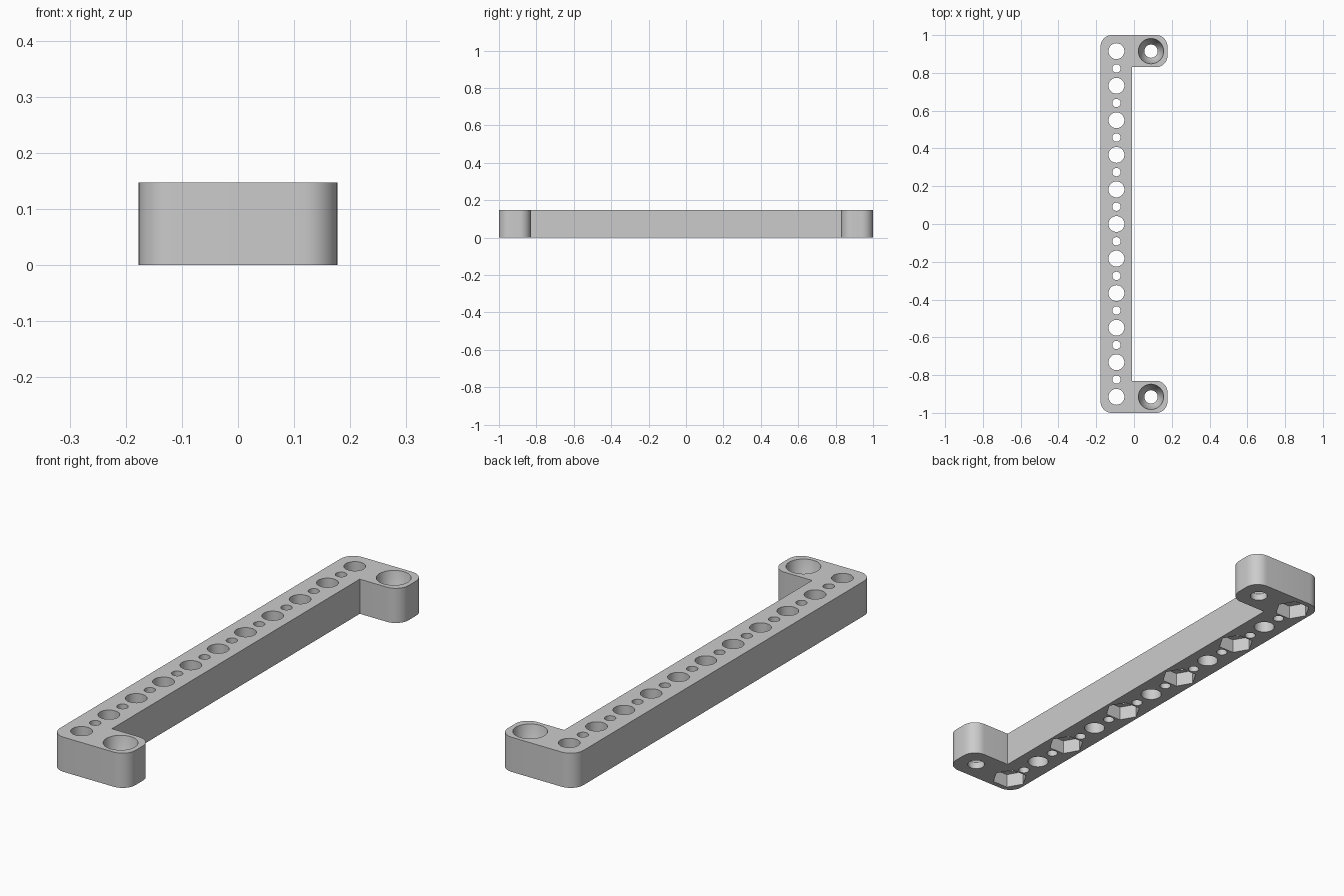
import bpy
import bmesh
import math

cube = bpy.data.objects.get("Cube")
if cube:
    bpy.data.objects.remove(cube, do_unlink=True)

HEIGHT = 0.147
HALF_W = 0.177     # half width across the tabs
INNER_X = -0.01    # inner edge of the long bar
TAB = 0.17         # tab depth along y
ROUND = 0.06       # corner radius
BAR_X = -0.093     # hole row
TAB_X = 0.09       # screw hole in each tab
PITCH = 0.183

grey = bpy.data.materials.new("light grey plastic")
grey.use_nodes = True
colour = (0.6, 0.6, 0.6, 1)
grey.diffuse_color = colour
grey.node_tree.nodes["Principled BSDF"].inputs["Base Color"].default_value = colour


def make_object(name, bm):
    bmesh.ops.recalc_face_normals(bm, faces=bm.faces)
    mesh = bpy.data.meshes.new(name)
    bm.to_mesh(mesh)
    bm.free()
    mesh.materials.append(grey)
    obj = bpy.data.objects.new(name, mesh)
    bpy.context.collection.objects.link(obj)
    return obj


def corner(cx, cy, start, steps=10):
    """Points of a quarter-circle corner, anticlockwise."""
    angles = [math.radians(start + 90 * i / steps) for i in range(steps + 1)]
    return [(cx + ROUND * math.cos(a), cy + ROUND * math.sin(a)) for a in angles]


def lathe(bm, x, y, profile, sides):
    """Closed solid of revolution from (radius, z) pairs, bottom to top."""
    rings = [[bm.verts.new((x + r * math.cos(math.tau * i / sides),
                            y + r * math.sin(math.tau * i / sides), z))
              for i in range(sides)] for r, z in profile]
    for low, high in zip(rings, rings[1:]):
        for i in range(sides):
            j = (i + 1) % sides
            bm.faces.new((low[i], low[j], high[j], high[i]))
    bm.faces.new(rings[0][::-1])
    bm.faces.new(rings[-1])


# Bracket outline: long bar with a rounded tab at each end
out_x, out_y = HALF_W - ROUND, 1 - ROUND
tab_y = 1 - TAB
outline = (corner(-out_x, -out_y, 180) + corner(out_x, -out_y, 270)
           + corner(out_x, -tab_y - ROUND, 0)
           + [(INNER_X, -tab_y), (INNER_X, tab_y)]
           + corner(out_x, tab_y + ROUND, 270)
           + corner(out_x, out_y, 0) + corner(-out_x, out_y, 90))
bm = bmesh.new()
base = bm.faces.new([bm.verts.new((x, y, 0)) for x, y in outline])
top = bmesh.ops.extrude_face_region(bm, geom=[base])["geom"]
bmesh.ops.translate(bm, vec=(0, 0, HEIGHT),
                    verts=[v for v in top if isinstance(v, bmesh.types.BMVert)])
bracket = make_object("bracket", bm)

# Cutters: hole row with nut pockets beneath alternate holes, and tab screw holes
LOW, HIGH = -0.05, HEIGHT + 0.05
holes = bmesh.new()
pockets = bmesh.new()
for n in range(-5, 6):
    y = n * PITCH
    lathe(holes, BAR_X, y, [(0.042, LOW), (0.042, HIGH)], 40)
    if n < 5:
        lathe(holes, BAR_X, y + PITCH / 2, [(0.022, LOW), (0.022, HIGH)], 32)
    if n % 2:
        lathe(pockets, BAR_X, y, [(0.072, LOW), (0.072, 0.06)], 6)
for side in (-1, 1):
    lathe(holes, TAB_X, side * 5 * PITCH,
          [(0.035, LOW), (0.035, 0.03), (0.05, 0.05),
           (0.067, HEIGHT), (0.067, HIGH)], 48)

for cutter in (make_object("hole_cutter", holes), make_object("nut_pocket_cutter", pockets)):
    cutter.hide_render = True
    cutter.hide_set(True)
    cut = bracket.modifiers.new(cutter.name, 'BOOLEAN')
    cut.operation = 'DIFFERENCE'
    cut.solver = 'EXACT'
    cut.object = cutter

# Bake the cuts, remove the cutters, and smooth the round walls
bpy.context.view_layer.update()
graph = bpy.context.evaluated_depsgraph_get()
final = bpy.data.meshes.new_from_object(bracket.evaluated_get(graph))
bracket.modifiers.clear()
bracket.data = final
for name in ("hole_cutter", "nut_pocket_cutter"):
    bpy.data.objects.remove(bpy.data.objects[name], do_unlink=True)
bpy.ops.object.select_all(action='DESELECT')
bracket.select_set(True)
bpy.context.view_layer.objects.active = bracket
bpy.ops.object.shade_smooth_by_angle(angle=math.radians(30))
